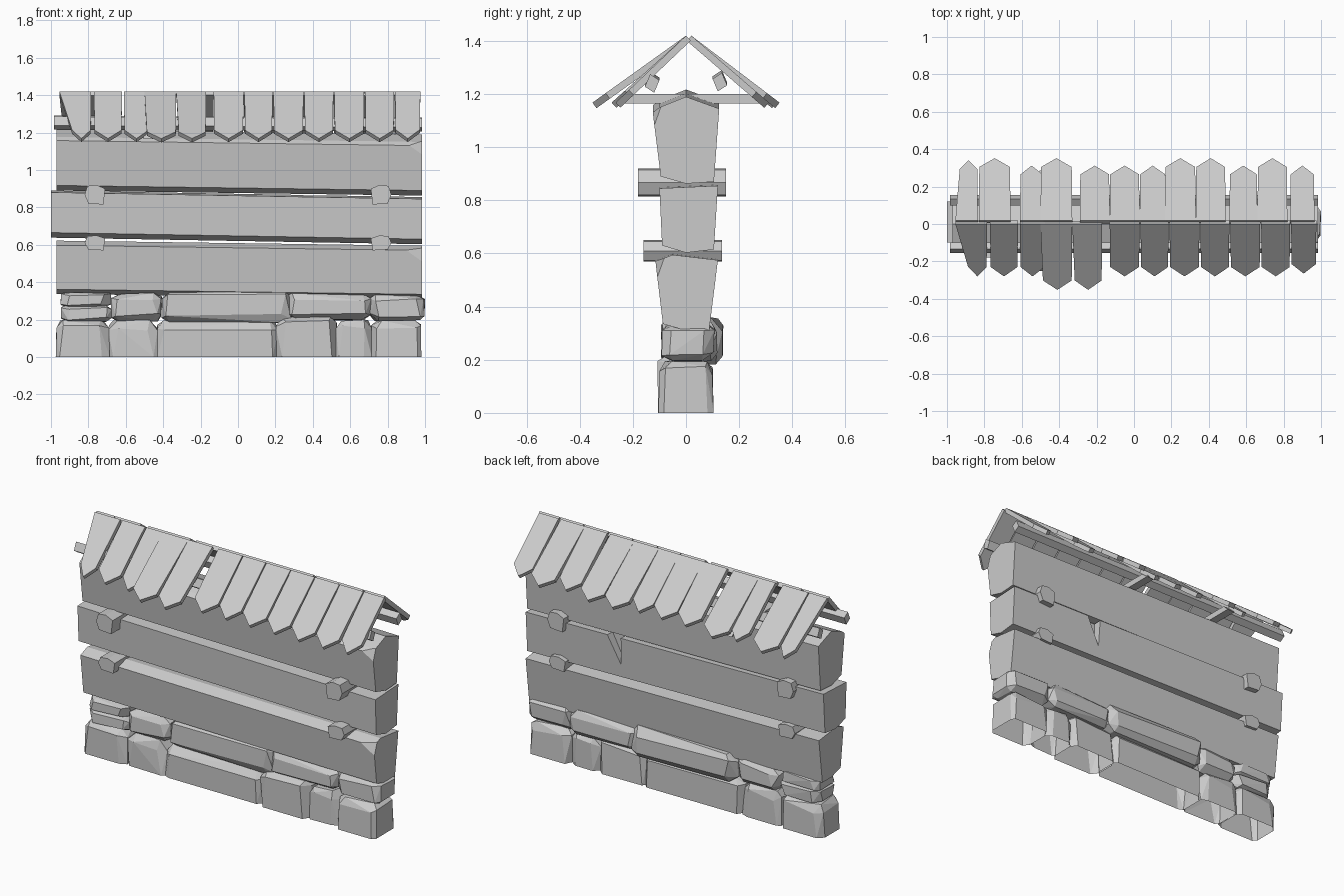
import bpy, bmesh, random
from mathutils import Vector

if "Cube" in bpy.data.objects:
    bpy.data.objects.remove(bpy.data.objects["Cube"])

random.seed(4)


def finish(name, bm):
    bmesh.ops.recalc_face_normals(bm, faces=bm.faces[:])
    me = bpy.data.meshes.new(name)
    bm.to_mesh(me)
    bm.free()
    ob = bpy.data.objects.new(name, me)
    bpy.context.collection.objects.link(ob)
    return ob


def loft(name, ring_a, ring_b, cuts=()):
    """Solid between two matching rings, optionally trimmed by planes."""
    bm = bmesh.new()
    a = [bm.verts.new(p) for p in ring_a]
    b = [bm.verts.new(p) for p in ring_b]
    bm.faces.new(a)
    bm.faces.new(b[::-1])
    n = len(a)
    for i in range(n):
        j = (i + 1) % n
        bm.faces.new((a[i], b[i], b[j], a[j]))
    for co, no in cuts:
        res = bmesh.ops.bisect_plane(bm, geom=bm.verts[:] + bm.edges[:] + bm.faces[:],
                                     plane_co=co, plane_no=no, clear_outer=True)
        edges = [e for e in res["geom_cut"] if isinstance(e, bmesh.types.BMEdge)]
        if edges:
            bmesh.ops.edgeloop_fill(bm, edges=edges)
    return finish(name, bm)


def hull(name, points, open_base):
    bm = bmesh.new()
    for p in points:
        bm.verts.new(p)
    res = bmesh.ops.convex_hull(bm, input=bm.verts[:])
    loose = {g for g in res["geom_interior"] if isinstance(g, bmesh.types.BMVert)}
    bmesh.ops.delete(bm, geom=list(loose), context="VERTS")
    bmesh.ops.dissolve_limit(bm, angle_limit=0.08, verts=bm.verts[:], edges=bm.edges[:])
    bmesh.ops.recalc_face_normals(bm, faces=bm.faces[:])
    if open_base:  # ground stones have no underside
        base = [f for f in bm.faces if max(v.co.z for v in f.verts) < 0.02]
        bmesh.ops.delete(bm, geom=base, context="FACES")
    return finish(name, bm)


# Three heavy beams, slightly sloping down to the right
def beam(name, profile, x0, x1, drop, cuts=()):
    return loft(name, [(x0, y, z + drop) for y, z in profile],
                [(x1, y, z) for y, z in profile], cuts)


corner = (0.3, -0.9, 0.32)
beam("top_beam", [(-0.095, 0.89), (0, 0.863), (0.105, 0.87), (0.125, 1.145),
                  (0, 1.19), (-0.10, 1.15), (-0.125, 1.13)],
     -0.97, 0.985, 0.027, [((0.985, -0.12, 1.08), corner)])
mid = beam("middle_beam", [(-0.09, 0.63), (0, 0.603), (0.105, 0.615), (0.12, 0.855), (-0.10, 0.845)],
           -1.0, 0.985, 0.035)
beam("bottom_beam", [(-0.087, 0.335), (0, 0.31), (0.087, 0.31), (0.12, 0.575),
                     (-0.05, 0.595), (-0.115, 0.57)],
     -0.97, 0.985, 0.027, [((0.985, -0.108, 0.51), corner)])

# Splintered notch in the back of the middle beam
tri = [(0.47, 0.92), (0.35, 0.92), (0.355, 0.70)]
cutter = loft("notch_cutter", [(x, 0.07, z) for x, z in tri], [(x, 0.2, z) for x, z in tri])
mod = mid.modifiers.new("notch", "BOOLEAN")
mod.operation = "DIFFERENCE"
mod.solver = "EXACT"
mod.object = cutter
bpy.context.view_layer.objects.active = mid
bpy.ops.object.modifier_apply(modifier=mod.name)
bpy.data.objects.remove(cutter)

# Spacer pegs running through the gaps between the beams
for sx, side in ((-0.765, "left"), (0.765, "right")):
    for level, z0, z1, y0, y1 in (("upper", 0.815, 0.92, -0.18, 0.15),
                                  ("lower", 0.57, 0.65, -0.16, 0.135)):
        h = z1 - z0
        s = -1 if sx > 0 else 1
        ring = [(-0.055, 0.5), (-0.035, 0.05), (0.045, 0.0), (0.055, 0.8), (0.01, 1.0), (-0.04, 0.95)]
        loft(f"{level}_peg_{side}", [(sx + s * x, y0, z0 + h * t) for x, t in ring],
             [(sx + s * x, y1, z0 + h * t) for x, t in ring])


# Chunky faceted stones: chamfered boxes with irregular corners
def stone(name, x0, x1, z0, z1, yf, yb):
    lo, hi = Vector((x0, yf, z0)), Vector((x1, yb, z1))
    size = hi - lo
    pts = []
    for c in range(8):
        s = [(c >> k) & 1 for k in range(3)]
        for axis in range(3):
            p = []
            for k in range(3):
                pull = random.uniform(0.12, 0.3) * min(size[k], 0.2)
                if k == axis:
                    pull = random.uniform(0, 0.008)
                if z0 == 0 and s[2] == 0:
                    pull = 0 if k == 2 else pull * 0.8
                p.append(hi[k] - pull if s[k] else lo[k] + pull)
            pts.append(p)
    hull(name, pts, z0 == 0)


lower = [(-0.975, -0.685, -0.1, 0.105), (-0.695, -0.425, -0.09, 0.1), (-0.435, 0.22, -0.095, 0.1),
         (0.20, 0.53, -0.108, 0.095), (0.52, 0.72, -0.085, 0.095), (0.71, 0.985, -0.105, 0.105)]
for i, (a, b, yf, yb) in enumerate(lower):
    stone(f"lower_stone_{i + 1}", a, b, 0, 0.22 if i == 3 else 0.2, yf, yb)
upper = [(-0.95, -0.675, 0.265, 0.35, 0.1), (-0.95, -0.675, 0.185, 0.28, 0.1),
         (-0.68, -0.405, 0.185, 0.345, 0.11), (-0.41, 0.285, 0.18, 0.36, 0.145),
         (0.26, 0.715, 0.195, 0.345, 0.12), (0.70, 1.0, 0.19, 0.34, 0.11)]
for i, (a, b, z0, z1, yb) in enumerate(upper):
    stone(f"upper_stone_{i + 1}", a, b, z0, z1, -0.095, yb)


# Roof boards with pointed ends, leaning on the ridge
def board(name, a, b, side, reach, start, skew=0.0):
    top, tip = Vector((0, side * start, 1.42)), Vector((0, side * reach, 1.168))
    down = tip - top
    shoulder = top + down * (1 - 0.05 / reach)
    n = Vector((0, -side * abs(down.z), -abs(down.y))).normalized() * 0.026
    t = 0.003
    ring = [top + Vector((a, 0, 0)), top + Vector((b, 0, 0)),
            shoulder + Vector((b - t, 0, 0)),
            tip + Vector(((a + b + skew) / 2, 0, 0)),
            shoulder + Vector((a + t + skew, 0, 0))]
    loft(name, ring, [p + n for p in ring])


S, L = 0.28, 0.352
front = [(-0.955, -0.785, S, 0.065), (-0.77, -0.62, S), (-0.61, -0.475, S), (-0.5, -0.33, L, 0.01),
         (-0.33, -0.17, L, 0.01), (-0.13, 0.03, S), (0.035, 0.185, S), (0.19, 0.35, S),
         (0.355, 0.51, S), (0.515, 0.675, S), (0.68, 0.835, S), (0.84, 0.975, 0.265)]
M = 0.312
back = [(-0.955, -0.835, 0.34, 0.02), (-0.83, -0.66, L), (-0.61, -0.485, M), (-0.5, -0.33, L),
        (-0.29, -0.13, M), (-0.13, 0.03, M), (0.03, 0.17, M), (0.165, 0.33, L),
        (0.33, 0.49, L), (0.51, 0.66, M), (0.66, 0.82, L), (0.835, 0.965, M)]
for label, side, rows, start in (("front", -1, front, 0.0), ("back", 1, back, 0.02)):
    for i, (a, b, reach, *skew) in enumerate(rows):
        board(f"{label}_roof_board_{i + 1}", a, b, side, reach, start, *skew)

# Purlins under the boards
for label, s, z in (("front", -1, 1.245), ("back", 1, 1.25)):
    ring = [(0.10, z + 0.012), (0.12, z - 0.035), (0.155, z - 0.012), (0.135, z + 0.035)]
    loft(f"{label}_purlin", [(-0.985, s * y, q + 0.005) for y, q in ring],
         [(0.985, s * y, q - 0.005) for y, q in ring])

# Cross ties between the eaves
for i, x in enumerate((-0.48, 0.11)):
    ring = [(-0.25, 1.165), (0.285, 1.165), (0.25, 1.2), (-0.215, 1.2)]
    loft(f"cross_tie_{i + 1}", [(x - 0.025, y, z) for y, z in ring],
         [(x + 0.025, y, z) for y, z in ring])
